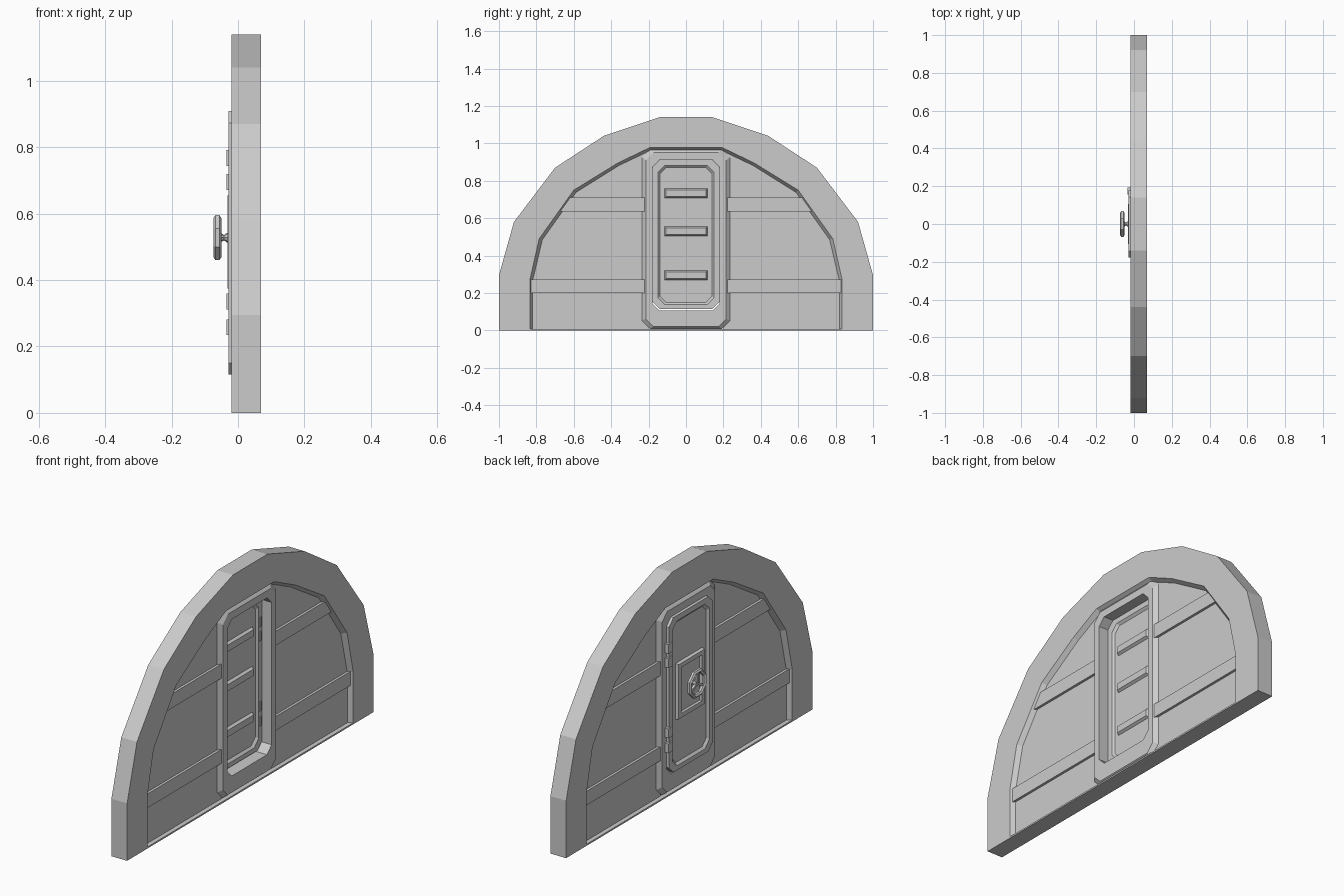
import bpy, bmesh, math
from mathutils import Vector, Matrix

if "Cube" in bpy.data.objects:
    bpy.data.objects.remove(bpy.data.objects["Cube"])


def finish(name, bm):
    bmesh.ops.remove_doubles(bm, verts=bm.verts, dist=1e-5)
    bmesh.ops.recalc_face_normals(bm, faces=bm.faces)
    me = bpy.data.meshes.new(name)
    bm.to_mesh(me)
    bm.free()
    ob = bpy.data.objects.new(name, me)
    bpy.context.collection.objects.link(ob)
    return ob


def loft(name, sections, ring=False, open_profile=False):
    """Skin (x, profile) sections; ring joins last to first, otherwise ends are capped."""
    bm = bmesh.new()
    rows = [[bm.verts.new((x, y, z)) for y, z in prof] for x, prof in sections]
    pairs = list(zip(rows, rows[1:]))
    if ring:
        pairs.append((rows[-1], rows[0]))
    n = len(rows[0])
    for a, b in pairs:
        for i in range(n - 1 if open_profile else n):
            j = (i + 1) % n
            bm.faces.new((a[i], a[j], b[j], b[i]))
    if open_profile:
        bm.faces.new([r[0] for r in rows])
        bm.faces.new([r[-1] for r in rows])
    elif not ring:
        bm.faces.new(rows[0])
        bm.faces.new(rows[-1])
    return finish(name, bm)


def rect(y0, y1, z0, z1):
    return [(y0, z0), (y1, z0), (y1, z1), (y0, z1)]


def octagon(hw, z0, z1, c):
    return [(-hw + c, z0), (hw - c, z0), (hw, z0 + c), (hw, z1 - c),
            (hw - c, z1), (-hw + c, z1), (-hw, z1 - c), (-hw, z0 + c)]


def box(name, x0, x1, y0, y1, z0, z1):
    return loft(name, [(x0, rect(y0, y1, z0, z1)), (x1, rect(y0, y1, z0, z1))])


def mirrored(half):
    return half + [(-y, z) for y, z in reversed(half)]


# Faceted arch surround with bevelled inner edge
outer = [(1, 0), (1, .295), (.92, .58), (.70, .87), (.44, 1.04), (.14, 1.14)]
inner = [(.835, 0), (.835, .27), (.785, .49), (.60, .75), (.365, .895), (.195, .977)]
deep = [(.82, 0), (.82, .265), (.768, .485), (.588, .738), (.358, .882), (.19, .962)]
X0, X1 = -.019, .07
P0, P1 = .004, .047
loft("arch_surround", [(X0, mirrored(outer)), (X1, mirrored(outer)), (X1, mirrored(inner)),
                       (P1, mirrored(deep)), (P0, mirrored(deep)), (X0, mirrored(inner))],
     ring=True, open_profile=True)

# Recessed wall panels and horizontal beams on each side
for s, side in ((1, "right"), (-1, "left")):
    prof = [(s * y, z) for y, z in [(.2, 0)] + deep[:-1] + [(.2, .957)]]
    loft("wall_panel_" + side, [(P0, prof), (P1, prof)])
    for level, end, z0, z1 in (("lower", (.83, .83), .20, .272), ("upper", (.685, .635), .637, .71)):
        prof = [(s * .22, z0), (s * end[0], z0), (s * end[1], z1), (s * .22, z1)]
        loft(f"{level}_beam_{side}", [(-.009, prof), (.06, prof)])

# Floor sill
box("sill", X0, X1, -.84, .84, 0, .008)

# Chamfered door frame, bevelled on both faces
base = octagon(.236, .008, .972, .045)
face = octagon(.215, .022, .95, .04)
hole = octagon(.18, .107, .912, .037)
loft("door_frame", [(P0, base), (-.015, face), (-.015, hole), (.065, hole), (.065, face), (P1, base)],
     ring=True)

# Door leaf with a recess on both faces
edge = octagon(.178, .115, .91, .036)
lip = octagon(.15, .138, .882, .036)
rec = octagon(.139, .15, .87, .032)
loft("door", [(-.017, rec), (-.028, lip), (-.028, edge), (.012, edge), (.012, lip), (.001, rec)])

# Inner door ribs
for i, z in enumerate((.295, .53, .733)):
    loft(f"door_rib_{i + 1}", [(0, rect(-.115, .115, z - .026, z + .026)),
                               (.014, rect(-.106, .106, z - .017, z + .017))])

# Hinge knuckles
for i, z in enumerate((.258, .335, .695, .768)):
    box(f"hinge_{i + 1}", -.035, .016, .155, .168, z - .024, z + .024)
    box(f"hinge_leaf_{i + 1}", -.035, -.012, .155, .192, z - .024, z + .024)

# Lock plate with raised rim
loft("lock_plate", [(-.015, rect(-.11, .11, .37, .66)), (-.032, rect(-.105, .105, .375, .655)),
                    (-.032, rect(-.083, .083, .397, .633)), (-.023, rect(-.078, .078, .402, .628))])

# Hand wheel: eight-sided rim, hub and spokes
WZ, WX = .528, -.062
bm = bmesh.new()
rows = []
for i in range(8):
    a = math.tau * (i + .5) / 8
    rows.append([bm.verts.new((WX + .012 * math.cos(b),
                               (.064 + .011 * math.sin(b)) * math.cos(a),
                               WZ + (.064 + .011 * math.sin(b)) * math.sin(a)))
                 for b in (math.tau * k / 6 for k in range(6))])
for i in range(8):
    for k in range(6):
        a, b, m = rows[i], rows[(i + 1) % 8], (k + 1) % 6
        bm.faces.new((a[k], a[m], b[m], b[k]))
finish("wheel_rim", bm)


def circle(r, n=8):
    return [(r * math.cos(math.tau * k / n), WZ + r * math.sin(math.tau * k / n)) for k in range(n)]


loft("wheel_hub", [(-.02, circle(.017)), (-.034, circle(.014)), (-.042, circle(.008)),
                   (-.052, circle(.014)), (-.064, circle(.014))])
for i in range(3):
    a = math.pi / 2 + math.tau * i / 3
    d, n = Vector((math.cos(a), math.sin(a))), Vector((-math.sin(a), math.cos(a)))
    prof = [tuple(d * r + n * w + Vector((0, WZ))) for r, w in
            ((.005, -.006), (.06, -.006), (.06, .006), (.005, .006))]
    loft(f"wheel_spoke_{i + 1}", [(-.066, prof), (-.054, prof)])
